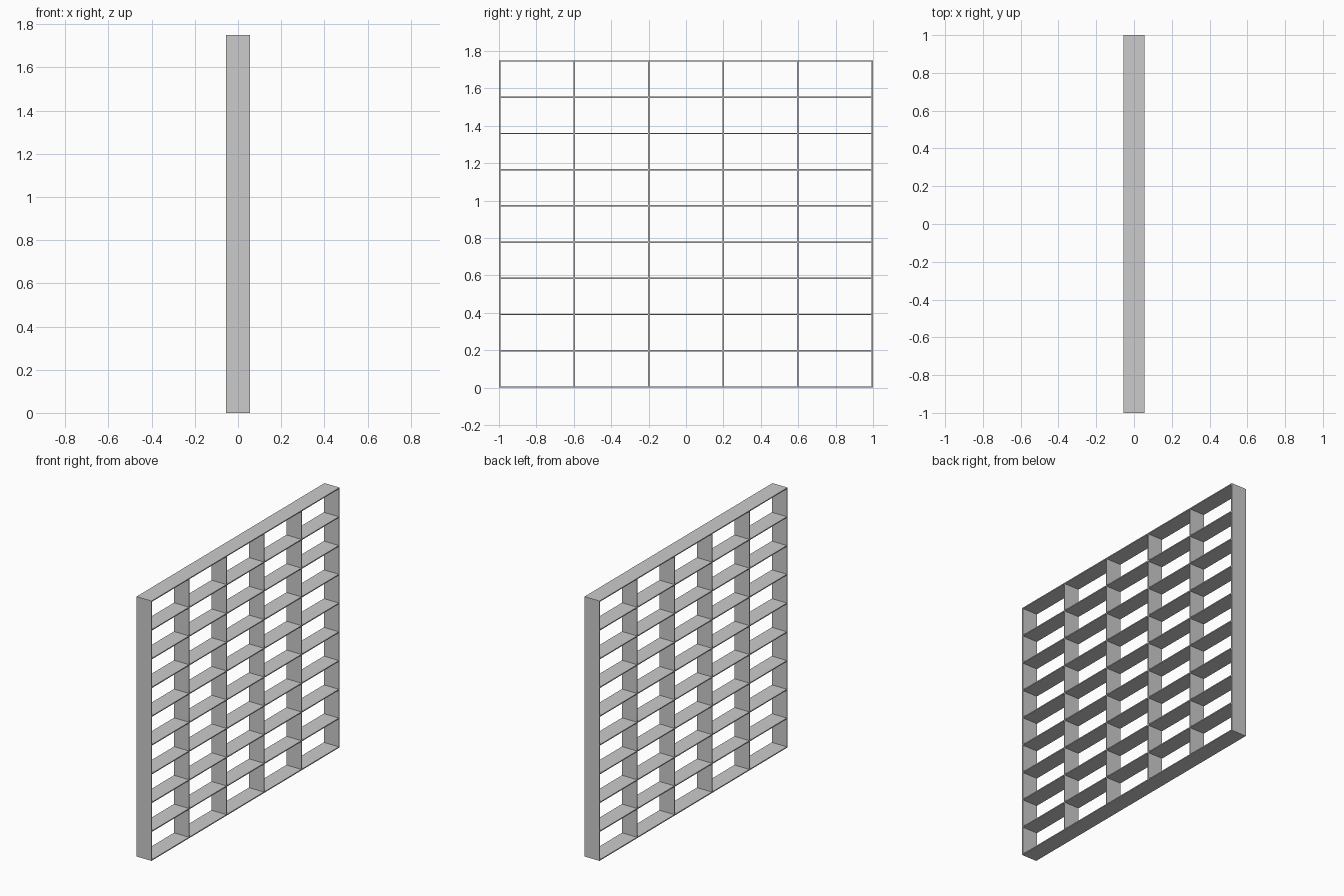
import bpy

cube = bpy.data.objects.get("Cube")
if cube:
    bpy.data.objects.remove(cube, do_unlink=True)

DEPTH, LENGTH, HEIGHT = 0.112, 2.0, 1.75
BOARD = 0.007
ROWS, COLUMNS = 9, 5

grey = bpy.data.materials.new("plain grey")
grey.use_nodes = True
colour = (0.6, 0.6, 0.6, 1)
grey.diffuse_color = colour
grey.node_tree.nodes["Principled BSDF"].inputs["Base Color"].default_value = colour


def board(name, y, z, size_y, size_z):
    """Board centred at (0, y, z) running the full depth."""
    bpy.ops.mesh.primitive_cube_add(size=1, location=(0, y, z))
    obj = bpy.context.object
    obj.name = name
    obj.scale = (DEPTH, size_y, size_z)
    bpy.ops.object.transform_apply(location=False, rotation=False, scale=True)
    obj.data.materials.append(grey)


row_step = (HEIGHT - BOARD) / ROWS
column_step = (LENGTH - BOARD) / COLUMNS
first_y = (BOARD - LENGTH) / 2

# Full-height end panels
for name, side in (("front_panel", 1), ("back_panel", -1)):
    board(name, side * first_y, HEIGHT / 2, BOARD, HEIGHT)

# Shelves between the end panels
for row in range(ROWS + 1):
    board(f"shelf_{row + 1}", 0, BOARD / 2 + row * row_step,
          LENGTH - 2 * BOARD, BOARD)

# Upright dividers, fitted between neighbouring shelves
for column in range(1, COLUMNS):
    for row in range(ROWS):
        board(f"divider_{column}_{row + 1}", first_y + column * column_step,
              BOARD / 2 + (row + 0.5) * row_step, BOARD, row_step - BOARD)
